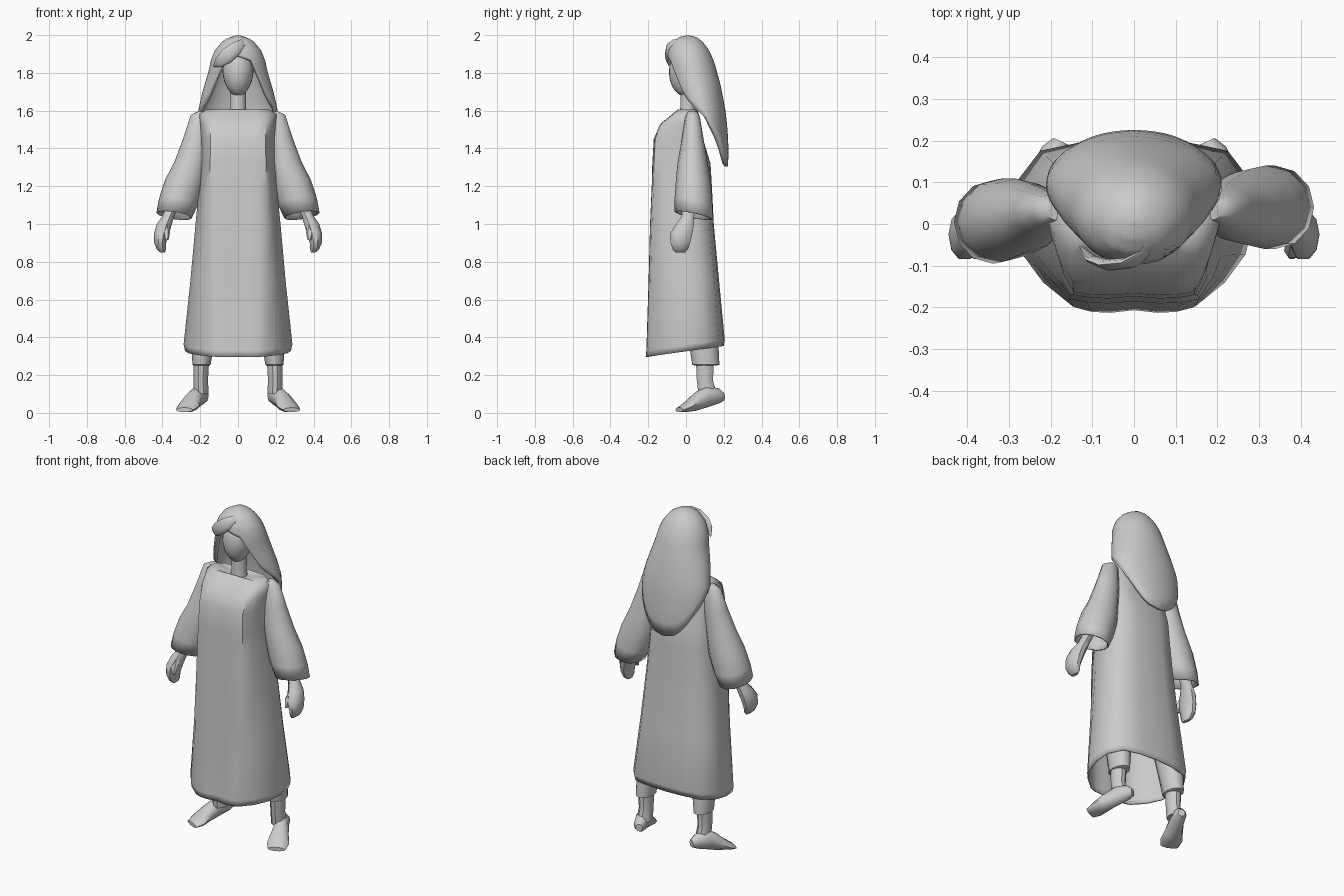
import bpy, bmesh, math
from mathutils import Vector

if "Cube" in bpy.data.objects:
    bpy.data.objects.remove(bpy.data.objects["Cube"])

grey = bpy.data.materials.new("plain grey")
grey.diffuse_color = (0.6, 0.6, 0.6, 1)
grey.use_nodes = True
grey.node_tree.nodes["Principled BSDF"].inputs["Base Color"].default_value = grey.diffuse_color


def finish(name, bm, angle=40, thickness=0):
    bmesh.ops.recalc_face_normals(bm, faces=bm.faces)
    me = bpy.data.meshes.new(name)
    bm.to_mesh(me)
    bm.free()
    ob = bpy.data.objects.new(name, me)
    bpy.context.collection.objects.link(ob)
    me.materials.append(grey)
    if thickness:
        mod = ob.modifiers.new("thickness", 'SOLIDIFY')
        mod.thickness = thickness
        mod.offset = -1
    bpy.ops.object.select_all(action='DESELECT')
    ob.select_set(True)
    bpy.context.view_layer.objects.active = ob
    bpy.ops.object.shade_smooth_by_angle(angle=math.radians(angle))
    return ob


def circle(n):
    return [(math.cos(2 * math.pi * i / n), math.sin(2 * math.pi * i / n)) for i in range(n)]


def loft(name, rings, profile, start=True, end=True, **kw):
    """Skin a profile (or one profile per ring) along rings of (centre, u axis, v axis)."""
    bm = bmesh.new()
    profiles = profile if isinstance(profile[0], list) else [profile] * len(rings)
    rows = [[bm.verts.new(Vector(c) + Vector(u) * p + Vector(v) * q) for p, q in prof]
            for (c, u, v), prof in zip(rings, profiles)]
    n = len(rows[0])
    for a, b in zip(rows, rows[1:]):
        for i in range(n):
            bm.faces.new((a[i], a[(i + 1) % n], b[(i + 1) % n], b[i]))
    if start:
        bm.faces.new(rows[0])
    if end:
        bm.faces.new(rows[-1])
    return finish(name, bm, **kw)


def flat(x, y, z, rx, ry, tx=0, ty=0):
    """Level ring, optionally tilted along x or y."""
    return ((x, y, z), (rx, 0, tx * rx), (0, ry, ty * ry))


# Robe: front panel with bevelled sides that spread towards the hem, open below
def robe_section(z):
    t = min(1, max(0, (z - .32) / .9))
    c = .5 + .25 * t
    half = [(0, -.96), (c * .4, -.99), (c * .72, -.98), (c, -.93), ((c + 1) / 2, -.66 + .06 * t),
            (.93, -.33), (1, .1), (.98, .5), (.78, .86), (.4, .97), (0, 1)]
    return half + [(-x, y) for x, y in half[-2:0:-1]]


robe = [(.325, .28, -.215, .2), (.36, .288, -.212, .205), (.7, .252, -.2, .175),
        (1.0, .225, -.192, .147), (1.2, .205, -.183, .137), (1.32, .197, -.18, .13),
        (1.45, .193, -.172, .09), (1.53, .2, -.138, .075), (1.58, .205, -.075, .068),
        (1.605, .17, -.045, .06), (1.59, .05, -.03, .04)]
loft("robe", [flat(0, (f + b) / 2, z, w, (b - f) / 2, 0, .14 if z < .5 else 0)
              for z, w, f, b in robe], [robe_section(r[0]) for r in robe],
     start=False, angle=50, thickness=.008)

# Sleeves, hands and legs on each side
for s, side, dy in ((-1, "left", -.035), (1, "right", 0)):
    sleeve = [(1.595, .17, .21, .035, .025), (1.57, .15, .25, .035, .038),
              (1.45, .15, .288, .035, .058), (1.32, .165, .335, .035, .08),
              (1.22, .18, .385, .04, .093), (1.12, .21, .418, .04, .1),
              (1.045, .245, .432, .04, .1)]
    loft(side + "_sleeve",
         [flat(s * (a + b) / 2, y + dy * (1.6 - z) / .55, z, (b - a) / 2, ry,
               s * .15, -.2 * (z < 1.3)) for z, a, b, y, ry in sleeve],
         circle(12), end=False, angle=45, thickness=.008)
    hand = [(1.2, .3, .03, .035, .035), (1.04, .37, .01, .032, .035),
            (1.0, .39, -.005, .04, .05), (.95, .405, -.025, .04, .062),
            (.9, .412, -.03, .032, .055), (.865, .405, -.03, .024, .042),
            (.848, .398, -.03, .01, .025)]
    loft(side + "_hand", [flat(s * x, y, z, a, b) for z, x, y, a, b in hand],
         circle(10))
    loft(side + "_thumb", [flat(s * .385, -.03, 1.0, .02, .02),
                           flat(s * .38, -.065, .955, .02, .018),
                           flat(s * .378, -.075, .915, .01, .01)], circle(6))
    loft(side + "_trouser_leg",
         [flat(s * .15, .05, .65, .075, .075), flat(s * .185, .09, .4, .065, .08),
          flat(s * .193, .105, .255, .048, .072), flat(s * .193, .105, .25, .04, .055)],
         circle(12))
    loft(side + "_ankle",
         [flat(s * .195, .1, .28, .042, .05), flat(s * .197, .1, .17, .038, .045),
          flat(s * .195, .115, .1, .04, .052)], circle(10))
    # Foot turned outwards, heel slightly raised
    d = Vector((s * .42, -.9, 0)).normalized()
    w = Vector((-d.y, d.x, 0))
    foot = [(0, .085, .02, .022), (.03, .09, .036, .042), (.1, .085, .04, .058),
            (.16, .06, .05, .05), (.215, .032, .062, .028), (.258, .016, .05, .012)]
    heel = Vector((s * .175, .198, 0))
    loft(side + "_foot", [(heel + d * t + Vector((0, 0, z)), w * a, (0, 0, b))
                          for t, z, a, b in foot], circle(10))

# Head and neck
bm = bmesh.new()
bmesh.ops.create_uvsphere(bm, u_segments=24, v_segments=16, radius=1)
for v in bm.verts:
    k = 1 - .12 * max(0, -v.co.z)
    v.co = Vector((v.co.x * .082 * k, v.co.y * .088 - .002, v.co.z * .13 + 1.805))
finish("head", bm)
loft("neck", [flat(0, .01, 1.56, .055, .045), flat(0, .01, 1.62, .042, .04),
              flat(0, .015, 1.72, .042, .045)], circle(12))

# Long hair: columns run from the crown to a hem that drops towards the back
levels = [(2.0, 0, .01, .01), (1.99, .045, -.035, .055), (1.965, .085, -.07, .09),
          (1.92, .122, -.093, .122), (1.87, .143, -.1, .145), (1.8, .158, -.09, .167),
          (1.7, .188, -.065, .191), (1.6, .211, -.03, .209), (1.5, .21, -.015, .22),
          (1.4, .195, 0, .226), (1.3, .17, .02, .222)]
hem = [(0, 1.89), (30, 1.865), (42, 1.79), (55, 1.66), (75, 1.605), (95, 1.56),
       (120, 1.46), (140, 1.365), (155, 1.32), (180, 1.305)]


def sample(table, t, col):
    for p, q in zip(table, table[1:]):
        if (p[0] - t) * (q[0] - t) <= 0:
            return p[col] + (q[col] - p[col]) * (t - p[0]) / (q[0] - p[0])
    return table[-1][col]


bm = bmesh.new()
crown = bm.verts.new((0, .01, 2.0))
columns = []
for i in range(48):
    deg = -180 + i * 7.5
    end, a = sample(hem, abs(deg), 1), math.radians(deg)
    col = []
    for j in range(1, 15):
        z = 2.0 - (2.0 - end) * (j / 14) ** 1.6
        rx, f, b = (sample(levels, z, k) for k in (1, 2, 3))
        col.append(bm.verts.new((rx * math.sin(a), (f + b) / 2 - (b - f) / 2 * math.cos(a), z)))
    columns.append(col)
for i, a in enumerate(columns):
    b = columns[(i + 1) % 48]
    bm.faces.new((crown, a[0], b[0]))
    for j in range(13):
        bm.faces.new((a[j], a[j + 1], b[j + 1], b[j]))
finish("hair", bm, angle=50, thickness=.022)

# Swept fringe lock across the forehead
lock = [(-.128, -.055, 1.835, .006), (-.1, -.085, 1.855, .028), (-.06, -.098, 1.89, .04),
        (-.01, -.093, 1.93, .036), (.025, -.07, 1.958, .022), (.038, -.035, 1.972, .005)]
loft("fringe", [((x, y, z), (-r * .6, 0, r * .8), (r * .1, -r * .35, 0))
                for x, y, z, r in lock], circle(10))
